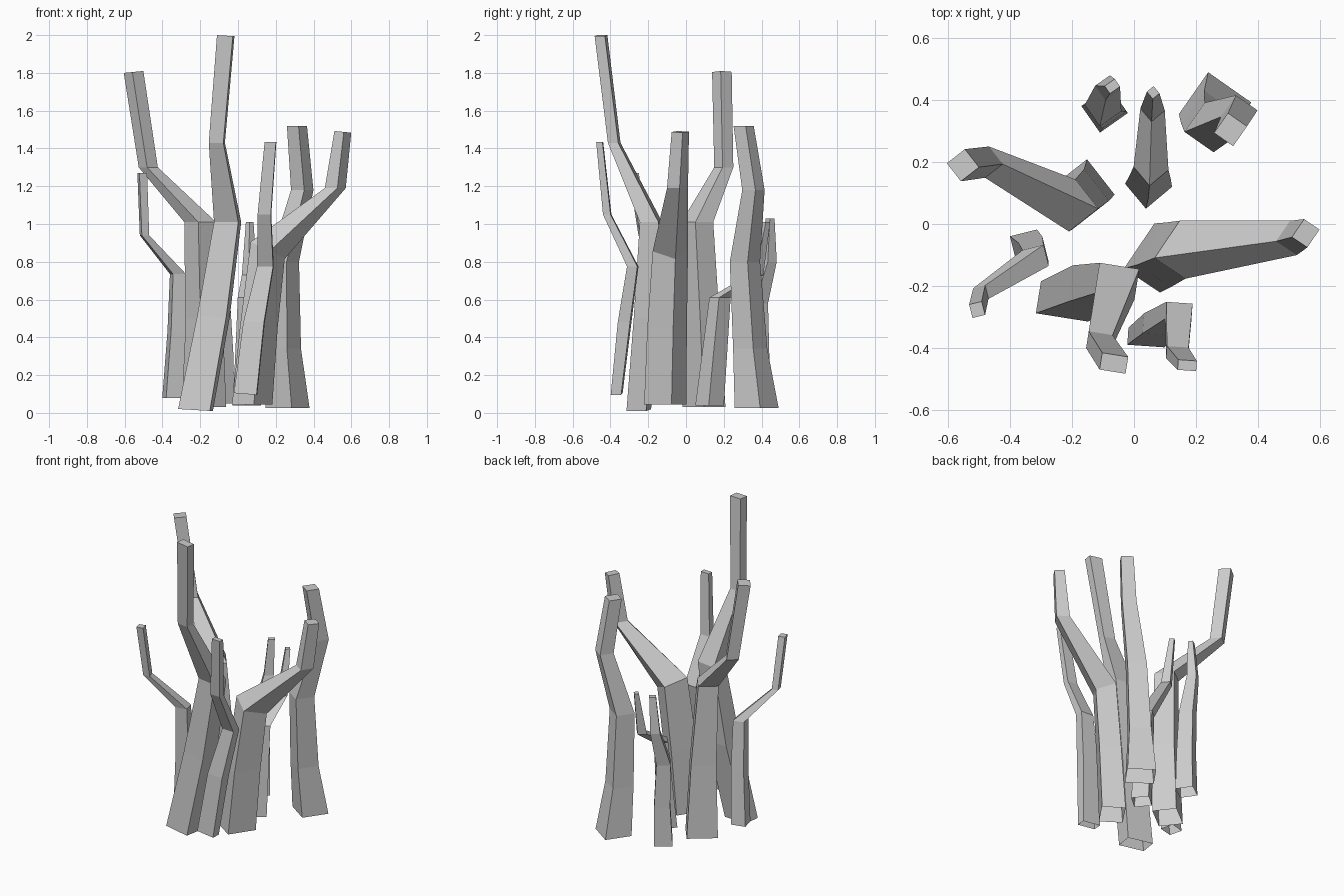
import bpy, bmesh
from math import sin, cos, radians


def stem(name, rot, rings):
    """Four-sided tapering stem: rings are (x, y, z, width, depth[, slope along x]);
    open at the bottom, capped at the tip."""
    bm = bmesh.new()
    a = radians(rot)
    loops = []
    for r in rings:
        x, y, z, w, d = r[:5]
        slope = r[5] if len(r) > 5 else 0
        loop = []
        for u, v in ((-w, -d), (w, -d), (w, d), (-w, d)):
            dx = (u * cos(a) - v * sin(a)) / 2
            dy = (u * sin(a) + v * cos(a)) / 2
            loop.append(bm.verts.new((x + dx, y + dy, z + slope * dx)))
        loops.append(loop)
    for lo, hi in zip(loops, loops[1:]):
        for i in range(4):
            j = (i + 1) % 4
            bm.faces.new((lo[i], lo[j], hi[j], hi[i]))
    bm.faces.new(loops[-1])
    me = bpy.data.meshes.new(name)
    bm.to_mesh(me)
    bm.free()
    ob = bpy.data.objects.new(name, me)
    bpy.context.collection.objects.link(ob)
    return ob


# Tall stems
stem("tall_front_stem", -9, [
    (-0.225, -0.25, 0.015, 0.17, 0.105, -0.06), (-0.13, -0.205, 0.51, 0.155, 0.12, -0.06),
    (-0.055, -0.185, 1.01, 0.13, 0.1), (-0.112, -0.38, 1.43, 0.078, 0.055),
    (-0.065, -0.45, 1.997, 0.085, 0.055, -0.06)])
stem("tall_left_stem", 38, [
    (-0.18, 0.095, 0.03, 0.185, 0.145), (-0.18, 0.08, 0.5, 0.15, 0.13),
    (-0.2, 0.06, 1.01, 0.12, 0.12), (-0.475, 0.2, 1.30, 0.072, 0.072),
    (-0.553, 0.19, 1.805, 0.074, 0.074, 0.1)])
stem("right_stem", -34, [
    (0.075, -0.11, 0.045, 0.14, 0.175), (0.11, -0.10, 0.45, 0.13, 0.165),
    (0.157, -0.083, 0.86, 0.12, 0.145, -0.5), (0.515, -0.045, 1.19, 0.08, 0.08),
    (0.555, -0.03, 1.488, 0.06, 0.07, -0.1)])
stem("back_right_stem", -35, [
    (0.262, 0.374, 0.025, 0.17, 0.165), (0.243, 0.34, 0.34, 0.13, 0.13),
    (0.243, 0.312, 0.8, 0.115, 0.115), (0.34, 0.357, 1.18, 0.085, 0.085),
    (0.312, 0.305, 1.52, 0.075, 0.078)])

# Small stems
stem("small_back_stem", 40, [
    (0.047, 0.125, 0.04, 0.11, 0.105), (0.052, 0.15, 0.3, 0.095, 0.095),
    (0.055, 0.18, 0.61, 0.08, 0.08), (0.06, 0.37, 0.73, 0.056, 0.056),
    (0.062, 0.425, 1.01, 0.028, 0.03)])
stem("small_back_left_stem", 35, [
    (-0.095, 0.37, 0.05, 0.11, 0.105), (-0.09, 0.375, 0.3, 0.095, 0.095),
    (-0.1, 0.375, 0.58, 0.085, 0.085), (-0.085, 0.44, 0.8, 0.058, 0.058),
    (-0.07, 0.445, 1.03, 0.04, 0.03)])
stem("small_front_stem", -4, [
    (0.04, -0.367, 0.1, 0.12, 0.055, -0.08), (0.085, -0.325, 0.48, 0.11, 0.065),
    (0.145, -0.282, 0.775, 0.085, 0.055), (0.14, -0.417, 1.05, 0.07, 0.04),
    (0.172, -0.457, 1.435, 0.06, 0.033)])
stem("small_left_stem", 14, [
    (-0.347, -0.07, 0.08, 0.09, 0.085), (-0.325, -0.09, 0.43, 0.08, 0.08),
    (-0.318, -0.11, 0.735, 0.07, 0.07), (-0.495, -0.225, 0.94, 0.04, 0.045),
    (-0.507, -0.277, 1.27, 0.042, 0.045)])
